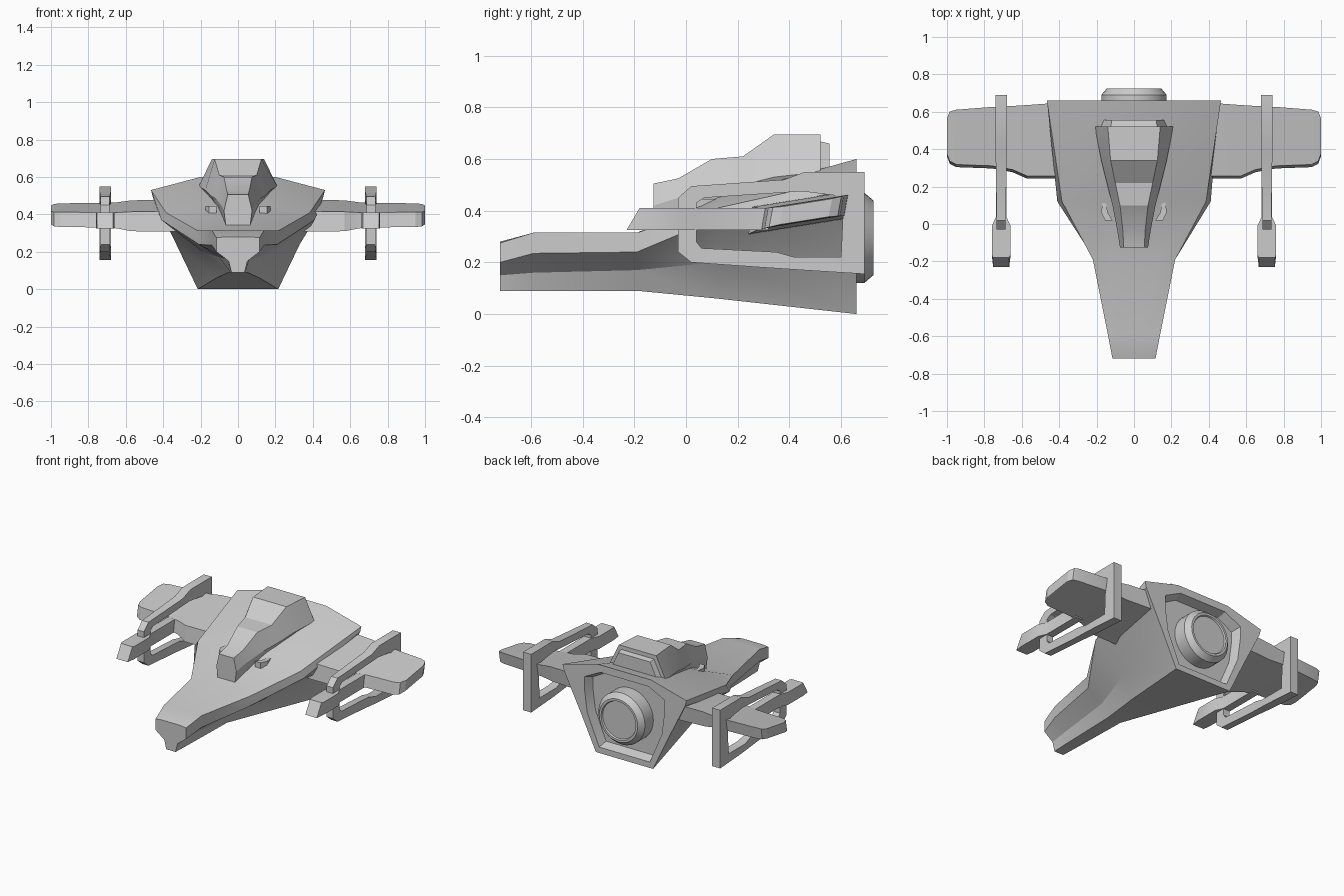
import bpy, bmesh, math

cube = bpy.data.objects.get("Cube")
if cube:
    bpy.data.objects.remove(cube, do_unlink=True)

grey = bpy.data.materials.new("hull grey")
grey.use_nodes = True
colour = (0.6, 0.6, 0.6, 1)
grey.diffuse_color = colour
grey.node_tree.nodes["Principled BSDF"].inputs["Base Color"].default_value = colour


def loft(name, rings, closed=False, angle=25):
    """Skin rings of equal length; cap the ends, or join last to first."""
    bm = bmesh.new()
    loops = [[bm.verts.new(p) for p in ring] for ring in rings]
    n = len(loops[0])
    pairs = list(zip(loops, loops[1:]))
    if closed:
        pairs.append((loops[-1], loops[0]))
    else:
        bm.faces.new(loops[0])
        bm.faces.new(loops[-1])
    for a, b in pairs:
        for i in range(n):
            j = (i + 1) % n
            bm.faces.new((a[i], a[j], b[j], b[i]))
    bmesh.ops.recalc_face_normals(bm, faces=bm.faces)
    mesh = bpy.data.meshes.new(name)
    bm.to_mesh(mesh)
    bm.free()
    mesh.materials.append(grey)
    obj = bpy.data.objects.new(name, mesh)
    bpy.context.collection.objects.link(obj)
    bpy.ops.object.select_all(action="DESELECT")
    obj.select_set(True)
    bpy.context.view_layer.objects.active = obj
    bpy.ops.object.shade_smooth_by_angle(angle=math.radians(angle))
    return obj


def section(y, half):
    """Mirror a half profile, top centre first, into a full ring at y."""
    full = half + [(-x, z) for x, z in reversed(half) if x > 0]
    return [(x, y, z) for x, z in full]


# Hull: nose to stern, then folded inward as the engine recess
hull = [
    (-.72, [(0, .28), (.07, .28), (.115, .275), (.115, .2), (.05, .15), (.035, .09)]),
    (-.59, [(0, .315), (.09, .315), (.14, .315), (.14, .235), (.06, .16), (.04, .09)]),
    (-.19, [(0, .315), (.12, .315), (.22, .315), (.21, .24), (.1, .17), (.05, .09)]),
    (.12, [(0, .45), (.15, .45), (.385, .41), (.41, .37), (.19, .2), (.115, .06)]),
    (.66, [(0, .6), (.2, .6), (.465, .53), (.455, .49), (.33, .24), (.215, 0)]),
    (.66, [(0, .55), (.18, .55), (.3, .49), (.3, .4), (.28, .25), (.19, .04)]),
    (.6, [(0, .53), (.17, .53), (.28, .47), (.28, .4), (.26, .25), (.18, .06)]),
]
loft("hull", [section(y, half) for y, half in hull])

# Canopy: y, top height, top half width, side (x, z), foot (x, z)
canopy = [
    (-.125, .505, .055, (.075, .42), (.065, .34)),
    (-.03, .525, .06, (.09, .45), (.08, .38)),
    (.1, .6, .075, (.115, .48), (.1, .41)),
    (.22, .61, .1, (.145, .5), (.12, .44)),
    (.34, .695, .125, (.175, .53), (.15, .48)),
    (.52, .695, .14, (.21, .55), (.17, .5)),
]
loft("canopy", [section(y, [(0, z), (w, z), side, foot])
                for y, z, w, side, foot in canopy], angle=20)
plate = [(0, .67), (.125, .67), (.185, .55), (.15, .5)]
loft("canopy_back_plate", [section(.51, plate),
                           section(.555, [(x * .95, z - .01) for x, z in plate])])

# Engine: stepped round nozzle in the recess
steps = [(.58, .175), (.69, .175), (.725, .145), (.725, .13), (.715, .125)]
loft("engine", [[(r * math.cos(k * math.tau / 32), y, .295 + r * math.sin(k * math.tau / 32))
                 for k in range(32)] for y, r in steps])

# Wing stations: x, front y, back y, half thickness
wing = [(.3, .25, .65, .055), (.57, .25, .63, .052), (.65, .285, .625, .042),
        (.76, .305, .62, .04), (.95, .312, .605, .04), (.985, .33, .595, .038),
        (1, .37, .56, .035)]

# Gun frame outlines in (y, z), matched point for point
frame_outer = [(.69, .55), (.46, .55), (.38, .52), (.02, .495), (-.03, .45),
               (-.03, .24), (.02, .2), (.3, .18), (.45, .17), (.69, .155)]
frame_inner = [(.61, .44), (.57, .46), (.45, .475), (.07, .45), (.04, .43),
               (.04, .28), (.06, .255), (.35, .24), (.42, .22), (.6, .22)]

# Gun stations: y at bottom, y at top, half width
gun = [(-.23, -.18, .043), (-.17, -.165, .05), (-.01, -.01, .05),
       (.04, .04, .027), (.32, .32, .027)]

# Hook fin plan beside the canopy
hook = [(.13, .22), (.16, .2), (.175, .06), (.155, .02), (.115, .02), (.14, .06), (.148, .1)]


def tilt(y):
    """Wing mid height: the trailing edge sits higher."""
    return .37 + (y - .3) * .16


for side, s in (("left", 1), ("right", -1)):
    loft(side + "_wing", [[(s * x, a + .006, tilt(a) + t), (s * x, b + .006, tilt(b) + t),
                           (s * x, b - .008, tilt(b) - t), (s * x, a - .008, tilt(a) - t)]
                          for x, a, b, t in wing], angle=20)

    def frame_ring(points, d):
        return [(s * (.71 + d * (.03 if y > .36 else .024)), y, z) for y, z in points]

    loft(side + "_gun_frame", [frame_ring(frame_outer, -1), frame_ring(frame_outer, 1),
                               frame_ring(frame_inner, 1), frame_ring(frame_inner, -1)],
         closed=True)

    loft(side + "_gun", [[(s * (.71 - w), low, .325), (s * (.71 + w), low, .325),
                          (s * (.71 + w), high, .41), (s * (.71 - w), high, .41)]
                         for low, high, w in gun])

    loft(side + "_hook_fin", [[(s * x, y, z) for x, y in hook] for z in (.38, .445)])
